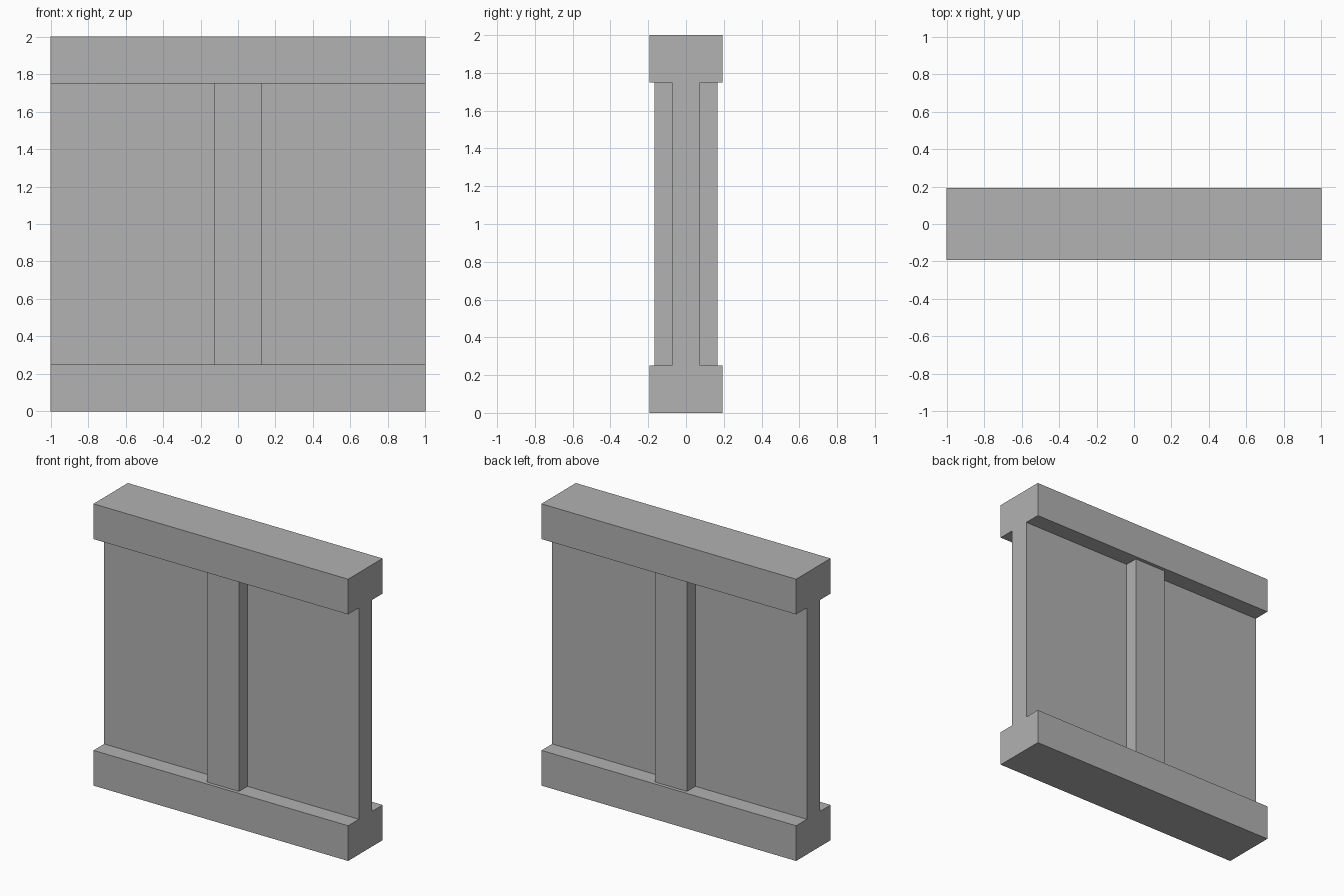
import bpy
import bmesh

cube = bpy.data.objects.get("Cube")
if cube:
    bpy.data.objects.remove(cube, do_unlink=True)

grey = bpy.data.materials.new("plain_grey")
grey.use_nodes = True
colour = (0.445, 0.445, 0.445, 1.0)
grey.diffuse_color = colour
grey.node_tree.nodes["Principled BSDF"].inputs["Base Color"].default_value = colour

HALF_LENGTH = 1.0
HEIGHT = 2.0
RAIL_HEIGHT = 0.25
RAIL_Y = 0.193
PANEL_Y = 0.073
POST_X = 0.125
POST_Y = 0.168


def extrude_profile(name, outline, offset):
    """Extrude a closed 3D outline along an offset into a flat-shaded solid."""
    bm = bmesh.new()
    face = bm.faces.new([bm.verts.new(p) for p in outline])
    result = bmesh.ops.extrude_face_region(bm, geom=[face], use_keep_orig=True)
    moved = [v for v in result["geom"] if isinstance(v, bmesh.types.BMVert)]
    bmesh.ops.translate(bm, verts=moved, vec=offset)
    bmesh.ops.recalc_face_normals(bm, faces=bm.faces)
    mesh = bpy.data.meshes.new(name)
    bm.to_mesh(mesh)
    bm.free()
    mesh.materials.append(grey)
    obj = bpy.data.objects.new(name, mesh)
    bpy.context.collection.objects.link(obj)
    return obj


# Wall panel with its wider bottom and top rails, one I-shaped section
low, high = RAIL_HEIGHT, HEIGHT - RAIL_HEIGHT
side = [(RAIL_Y, 0), (RAIL_Y, low), (PANEL_Y, low),
        (PANEL_Y, high), (RAIL_Y, high), (RAIL_Y, HEIGHT)]
section = side + [(-y, z) for y, z in reversed(side)]
extrude_profile("wall_panel_with_rails",
                [(-HALF_LENGTH, y, z) for y, z in section],
                (2 * HALF_LENGTH, 0, 0))

# Upright posts on the front and back of the panel
for name, sign in (("front_post", -1), ("back_post", 1)):
    inner, outer = sign * PANEL_Y, sign * POST_Y
    extrude_profile(name,
                    [(-POST_X, inner, low), (POST_X, inner, low),
                     (POST_X, outer, low), (-POST_X, outer, low)],
                    (0, 0, high - low))
